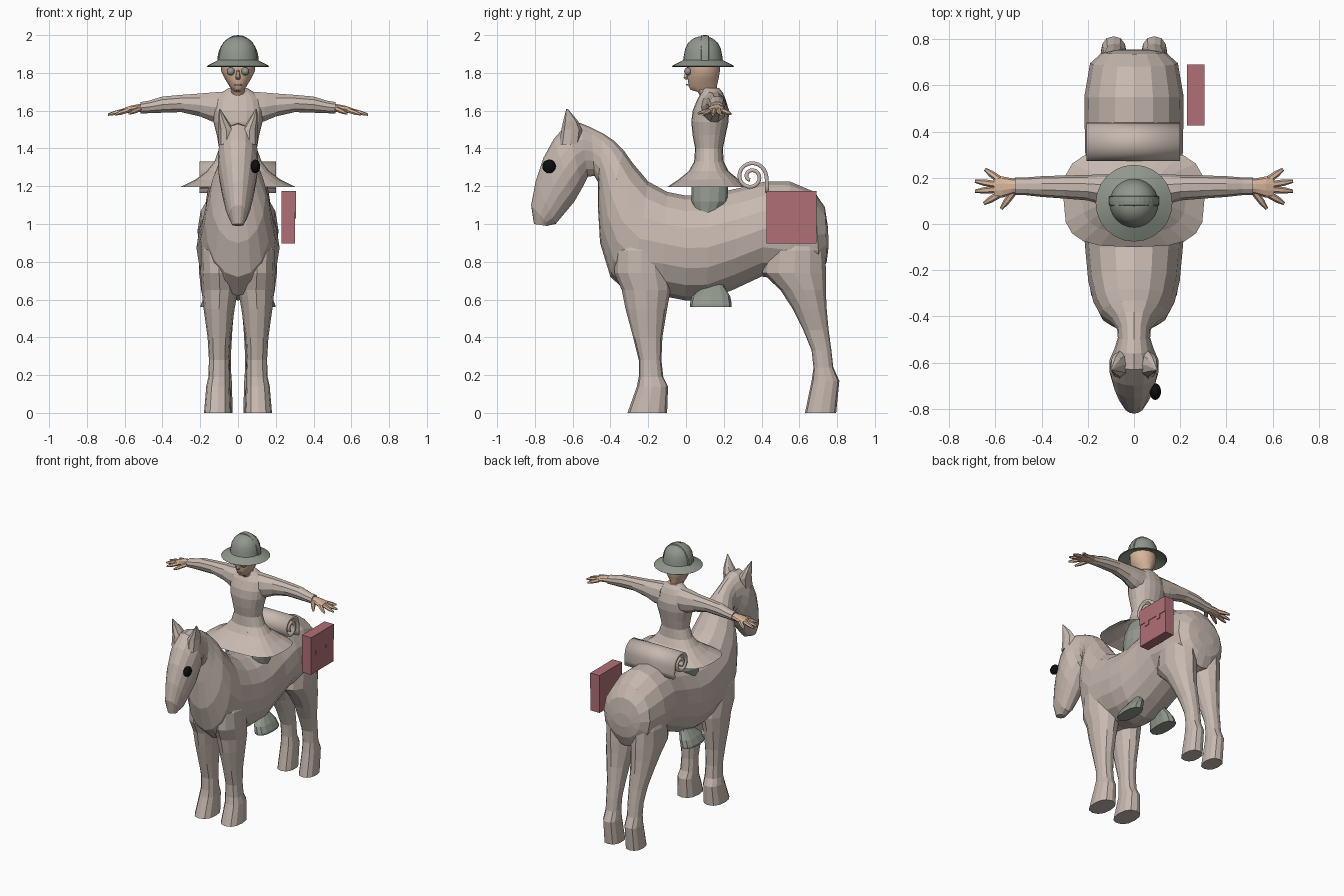
import bpy, bmesh, math
from mathutils import Vector as V


def mat(name, *c):
    m = bpy.data.materials.new(name)
    m.diffuse_color = (*c, 1)
    return m


BEIGE = mat("beige", 0.57, 0.485, 0.435)
GREEN = mat("grey_green", 0.28, 0.31, 0.265)
SKIN = mat("skin", 0.68, 0.46, 0.33)
RED = mat("dusty_red", 0.44, 0.16, 0.18)
BLACK = mat("black", 0.004, 0.004, 0.004)


def finish(name, bm, m, smooth=None):
    bmesh.ops.recalc_face_normals(bm, faces=bm.faces)
    me = bpy.data.meshes.new(name)
    bm.to_mesh(me)
    bm.free()
    me.materials.append(m)
    ob = bpy.data.objects.new(name, me)
    bpy.context.collection.objects.link(ob)
    if smooth:
        bpy.ops.object.select_all(action='DESELECT')
        ob.select_set(True)
        bpy.context.view_layer.objects.active = ob
        bpy.ops.object.shade_smooth_by_angle(angle=math.radians(smooth))
    return ob


def ring(c, u, v, n, p=1.0):
    """Super-elliptic ring around c with half axes u and v."""
    pts = []
    for i in range(n):
        a = 2 * math.pi * i / n
        ca, sa = math.cos(a), math.sin(a)
        pts.append(V(c) + V(u) * math.copysign(abs(ca) ** p, ca) + V(v) * math.copysign(abs(sa) ** p, sa))
    return pts


def loft(name, rings, m, caps=(True, True), smooth=None):
    bm = bmesh.new()
    rs = [[bm.verts.new(p) for p in r] for r in rings]
    for a, b in zip(rs, rs[1:]):
        for i in range(len(a)):
            j = (i + 1) % len(a)
            bm.faces.new((a[i], a[j], b[j], b[i]))
    if caps[0]:
        bm.faces.new(rs[0])
    if caps[1]:
        bm.faces.new(rs[-1])
    return finish(name, bm, m, smooth)


def side_ring(y1, z1, y2, z2, w, x=0, n=16, p=1.0):
    """Ring given by two opposite profile points in the side view and a half width."""
    a, b = V((x, y1, z1)), V((x, y2, z2))
    return ring((a + b) / 2, (a - b) / 2, (w, 0, 0), n, p)


def level(z, rx, y1, y2, x=0, n=16, p=1.0):
    return ring((x, (y1 + y2) / 2, z), (rx, 0, 0), (0, (y2 - y1) / 2, 0), n, p)


def ball(name, c, s, m, seg=12):
    bm = bmesh.new()
    bmesh.ops.create_uvsphere(bm, u_segments=seg, v_segments=seg // 2 + 2, radius=1)
    for v in bm.verts:
        v.co = V((v.co.x * s[0], v.co.y * s[1], v.co.z * s[2])) + V(c)
    return finish(name, bm, m, 60)


def box(name, lo, hi, m):
    bm = bmesh.new()
    bmesh.ops.create_cube(bm, size=1)
    for v in bm.verts:
        v.co = V([(h + l) / 2 + k * (h - l) for l, h, k in zip(lo, hi, v.co)])
    return finish(name, bm, m)


# Horse body, neck and head: top point, bottom point, half width
body = [(.752, .98, .755, .88, .07), (.735, 1.09, .745, .80, .14), (.68, 1.17, .71, .72, .19),
        (.55, 1.225, .55, .70, .215), (.42, 1.225, .40, .722, .213), (.28, 1.19, .25, .652, .21),
        (.12, 1.155, .11, .597, .22), (0, 1.15, 0, .595, .22), (-.10, 1.17, -.13, .62, .21),
        (-.20, 1.225, -.29, .62, .198), (-.28, 1.32, -.40, .72, .175), (-.33, 1.39, -.455, .90, .145),
        (-.38, 1.44, -.467, 1.10, .10), (-.44, 1.48, -.465, 1.22, .073), (-.50, 1.51, -.485, 1.255, .07),
        (-.56, 1.535, -.52, 1.25, .085), (-.63, 1.53, -.55, 1.19, .107), (-.70, 1.45, -.59, 1.12, .105),
        (-.755, 1.35, -.64, 1.06, .09), (-.795, 1.23, -.69, 1.0, .07), (-.82, 1.10, -.725, .993, .05),
        (-.805, 1.0, -.735, .99, .03)]
loft("horse_body", [side_ring(*r) for r in body], BEIGE)

# Horse legs: z, front y, back y, centre x, half width
fore = [(.98, -.31, -.15, .11, .04), (.86, -.375, -.10, .105, .09), (.74, -.38, -.09, .10, .098),
        (.65, -.34, -.082, .096, .096), (.55, -.32, -.10, .10, .082), (.40, -.28, -.125, .10, .061),
        (.28, -.25, -.13, .10, .054), (.19, -.25, -.12, .10, .057), (.14, -.26, -.095, .105, .063),
        (0, -.31, -.10, .108, .072)]
hind = [(1.0, .50, .68, .11, .05), (.86, .42, .735, .105, .10), (.74, .405, .742, .103, .103),
        (.65, .50, .74, .10, .095), (.55, .565, .745, .098, .078), (.44, .62, .755, .09, .06),
        (.33, .665, .77, .088, .052), (.24, .675, .78, .088, .05), (.17, .665, .812, .088, .055),
        (0, .63, .795, .088, .06)]
for s, side in ((1, "right"), (-1, "left")):
    for nm, leg in (("front_leg", fore), ("hind_leg", hind)):
        loft(f"horse_{nm}_{side}", [side_ring(a, z, b, z, w, s * x, 12, .85 if z < .5 else 1)
                                    for z, a, b, x, w in leg], BEIGE)
    # Ear, blending into the side of the head
    loft(f"horse_ear_{side}", [level(1.42, .04, -.67, -.56, s * .062, 8), level(1.50, .04, -.66, -.55, s * .062, 8),
                               level(1.545, .026, -.65, -.572, s * .078, 8),
                               level(1.61, .003, -.634, -.626, s * .098, 8)], BEIGE)
ball("horse_eye", (.092, -.725, 1.305), (.025, .036, .036), BLACK, 16)

# Rider jacket with open flared skirt: z, half width, front y, back y, squareness
jacket = [(1.195, .305, -.10, .32, .62), (1.235, .225, -.04, .28, .7), (1.28, .165, .015, .225, .8),
          (1.33, .125, .043, .20, .9), (1.40, .10, .048, .195, .9), (1.47, .112, .035, .21, .9),
          (1.54, .13, .028, .225, .9), (1.60, .135, .035, .228, .9), (1.66, .125, .06, .21, .9),
          (1.695, .09, .08, .195, 1), (1.72, .048, .085, .175, 1)]
loft("rider_jacket", [level(z, w, a, b, 0, 20, p) for z, w, a, b, p in jacket], BEIGE, (False, True))

# Arms, hands, legs and boots
arm = [(.07, .145, 1.615, .07, .09), (.14, .15, 1.62, .065, .08), (.20, .157, 1.63, .055, .064),
       (.30, .16, 1.638, .05, .048), (.40, .162, 1.632, .045, .045), (.47, .163, 1.62, .038, .035),
       (.515, .163, 1.615, .038, .032)]
palm = [(.48, .163, 1.617, .028, .024), (.53, .163, 1.613, .035, .022), (.57, .16, 1.608, .046, .019),
        (.605, .158, 1.60, .043, .014)]
fingers = [((.52, .14, 1.61), (.575, .065, 1.585)), ((.58, .13, 1.603), (.65, .088, 1.58)),
           ((.59, .15, 1.603), (.688, .142, 1.578)), ((.59, .17, 1.603), (.688, .185, 1.58)),
           ((.58, .19, 1.603), (.645, .237, 1.583))]
thigh = [(1.30, .06, .05, .03, .21), (1.20, .085, .072, .03, .222), (1.12, .10, .07, .03, .22),
         (1.04, .11, .05, .05, .17), (.95, .12, .05, .06, .17), (.70, .09, .03, .08, .18)]
boot = [(.72, .085, .03, .09, .19), (.665, .10, .035, .085, .205), (.615, .13, .046, .03, .235),
        (.575, .145, .052, .02, .242), (.56, .146, .052, .02, .242)]
for s, side in ((1, "right"), (-1, "left")):
    for nm, rows, m in (("sleeve", arm, BEIGE), ("palm", palm, SKIN)):
        loft(f"rider_{nm}_{side}", [ring((s * x, y, z), (0, ry, 0), (0, 0, rz), 10) for x, y, z, ry, rz in rows], m)
    for i, (a, b) in enumerate(fingers):
        a, b = V((s * a[0], *a[1:])), V((s * b[0], *b[1:]))
        u = (b - a).cross(V((0, 0, 1))).normalized()
        loft(f"rider_finger_{side}_{i}", [ring(a.lerp(b, t), u * r, (0, 0, r * .9), 6)
                                          for t, r in ((0, .016), (.6, .014), (1, .007))], SKIN)
    for nm, rows, p in (("trouser_leg", thigh, 1), ("boot", boot, .8)):
        loft(f"rider_{nm}_{side}", [level(z, w, a, b, s * x, 12, p) for z, x, w, a, b in rows], GREEN)
    # Round spectacles
    ball(f"rider_eye_{side}", (s * .038, .01, 1.808), (.021, .02, .021), GREEN)

# Rider head and nose
head = [(1.66, .045, .085, .175), (1.70, .042, .06, .165), (1.71, .034, .022, .165), (1.73, .046, .012, .165),
        (1.77, .07, .007, .175), (1.81, .09, .007, .182), (1.86, .09, .0, .182), (1.90, .08, .02, .17)]
loft("rider_head", [level(z, w, a, b, 0, 14) for z, w, a, b in head], SKIN, smooth=40)
loft("rider_nose", [level(1.815, .006, .0, .02, 0, 6), level(1.775, .014, -.016, .02, 0, 6),
                    level(1.765, .01, -.005, .02, 0, 6)], SKIN)
loft("rider_mouth", [level(1.742, .018, .0, .03, 0, 8), level(1.734, .02, .002, .03, 0, 8)], SKIN)

# Helmet: lathed shell with a ridge over the crown
shell = [(.085, 1.86), (.16, 1.832), (.166, 1.836), (.135, 1.853), (.105, 1.868), (.101, 1.895), (.094, 1.93),
         (.078, 1.96), (.052, 1.982), (.025, 1.992), (.003, 1.994)]
loft("helmet", [level(z, r, .09 - r, .09 + r, 0, 24) for r, z in shell], GREEN, (False, True), 40)
arc = []
for i in range(17):
    a = math.pi * i / 16
    d = V((math.cos(a), 0, math.sin(a)))
    arc.append(ring(V((0, .1, 1.866)) + V((d.x * .101, 0, d.z * .126)), (0, .022, 0), d * .008, 8, .5))
loft("helmet_ridge", arc, GREEN)

# Bedroll: rolled sheet with a spiral end
path = [(.427, 1.165), (.43, 1.20)]
turns, steps = 1.7, 40
for i in range(steps + 1):
    t = i / steps
    a, r = t * turns * 2 * math.pi, .081 - .064 * t
    path.append((.345 + r * math.cos(a), 1.25 + r * math.sin(a)))
bm = bmesh.new()
rows = [[bm.verts.new((x, y, z)) for x in (-.205, .2)] for y, z in path]
for a, b in zip(rows, rows[1:]):
    bm.faces.new((a[0], a[1], b[1], b[0]))
roll = finish("bedroll", bm, BEIGE, 40)
sol = roll.modifiers.new("thickness", 'SOLIDIFY')
sol.thickness, sol.offset = .02, 0

# Saddle case with closing flap and tabs
box("saddle_case", (.23, .425, .897), (.302, .69, 1.175), RED)
box("case_flap", (.300, .425, 1.06), (.306, .69, 1.175), RED)
for y in (.48, .60):
    box("case_tab", (.300, y, 1.03), (.306, y + .035, 1.065), RED)
